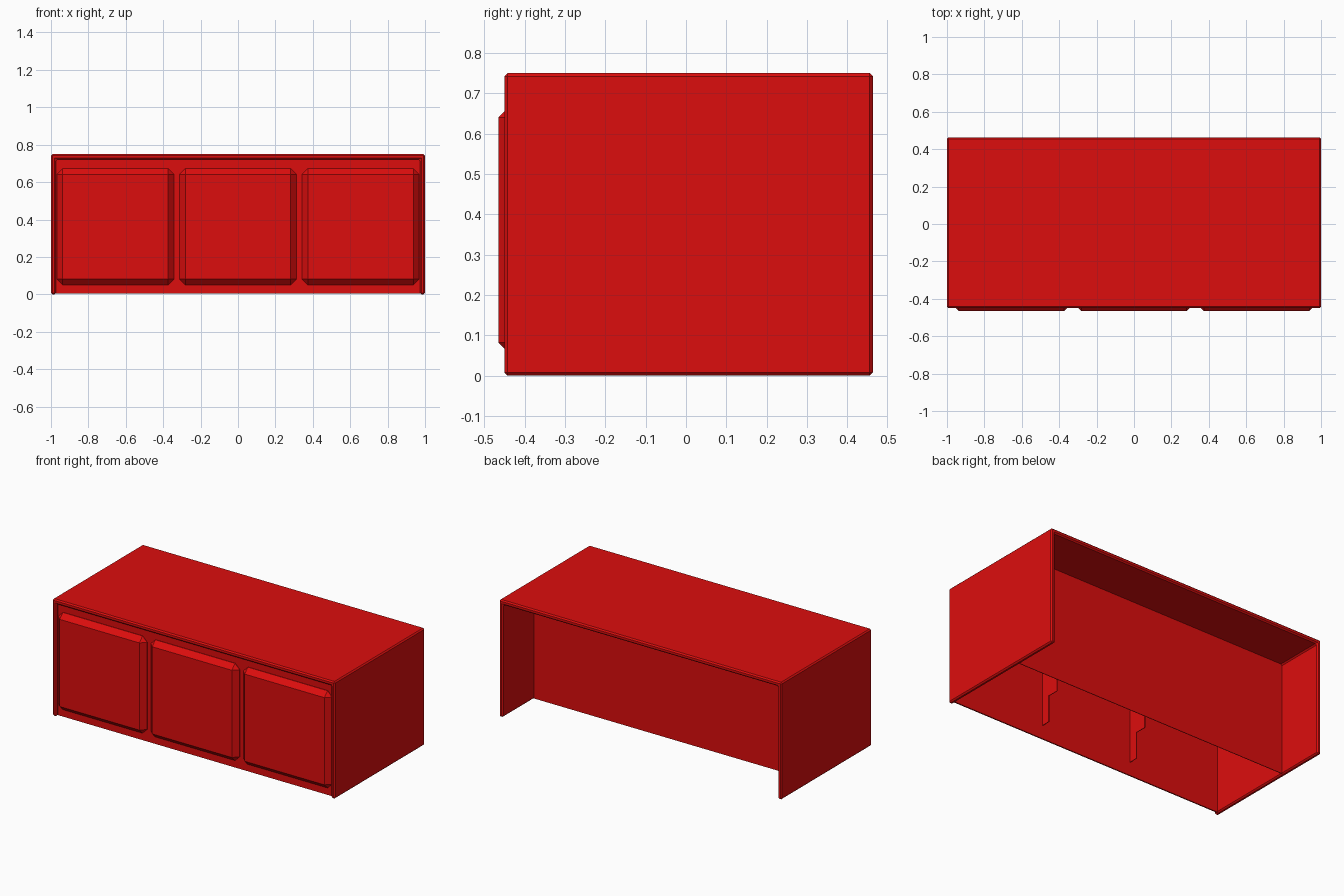
import bpy, bmesh

if "Cube" in bpy.data.objects:
    bpy.data.objects.remove(bpy.data.objects["Cube"])

mat = bpy.data.materials.new("red_paint")
mat.diffuse_color = (0.72, 0.004, 0.004, 1)
mat.use_nodes = True
mat.node_tree.nodes["Principled BSDF"].inputs["Base Color"].default_value = mat.diffuse_color


def make_object(name, bm):
    bmesh.ops.recalc_face_normals(bm, faces=bm.faces)
    mesh = bpy.data.meshes.new(name)
    bm.to_mesh(mesh)
    bm.free()
    mesh.materials.append(mat)
    obj = bpy.data.objects.new(name, mesh)
    bpy.context.collection.objects.link(obj)
    return obj


def box_bm(lo, hi):
    bm = bmesh.new()
    bmesh.ops.create_cube(bm, size=1)
    for v in bm.verts:
        v.co = [(a + b) / 2 + c * (b - a) for a, b, c in zip(lo, hi, v.co)]
    return bm


def extrude_profile(name, points, direction):
    bm = bmesh.new()
    face = bm.faces.new([bm.verts.new(p) for p in points])
    new = bmesh.ops.extrude_face_region(bm, geom=[face], use_keep_orig=True)
    verts = [g for g in new["geom"] if isinstance(g, bmesh.types.BMVert)]
    bmesh.ops.translate(bm, verts=verts, vec=direction)
    return make_object(name, bm)


# Desk shell: top and both sides as one inverted U with chamfered edges
outline = [(-1, 0), (-1, 0.75), (1, 0.75), (1, 0),
           (0.973, 0), (0.973, 0.72), (-0.973, 0.72), (-0.973, 0)]
shell = extrude_profile("desk_shell", [(x, -0.45, z) for x, z in outline], (0, 0.913, 0))
bevel = shell.modifiers.new("chamfer", 'BEVEL')
bevel.width = 0.008
bevel.segments = 1
bevel.limit_method = 'ANGLE'

# Thin front wall and recessed knee panel
make_object("front_wall", box_bm((-0.975, -0.43, 0.004), (0.975, -0.422, 0.722)))
make_object("knee_panel", box_bm((-0.975, 0.146, 0.004), (0.975, 0.15, 0.722)))

# Three raised front panels with wide chamfers
for i, x in enumerate((-0.655, 0, 0.655)):
    bm = box_bm((x - 0.314, -0.465, 0.05), (x + 0.314, -0.424, 0.672))
    edges = [e for e in bm.edges if any(v.co.y < -0.45 for v in e.verts)]
    bmesh.ops.bevel(bm, geom=edges, offset=0.032, segments=1, profile=0.5, affect='EDGES')
    make_object(f"raised_panel_{i + 1}", bm)

# Thin stepped ribs behind the front wall
rib = [(-0.424, 0.09), (-0.365, 0.09), (-0.365, 0.26),
       (-0.29, 0.26), (-0.29, 0.67), (-0.424, 0.67)]
for side, x in (("left", -0.325), ("right", 0.325)):
    extrude_profile(f"inner_rib_{side}", [(x - 0.002, y, z) for y, z in rib], (0.004, 0, 0))
